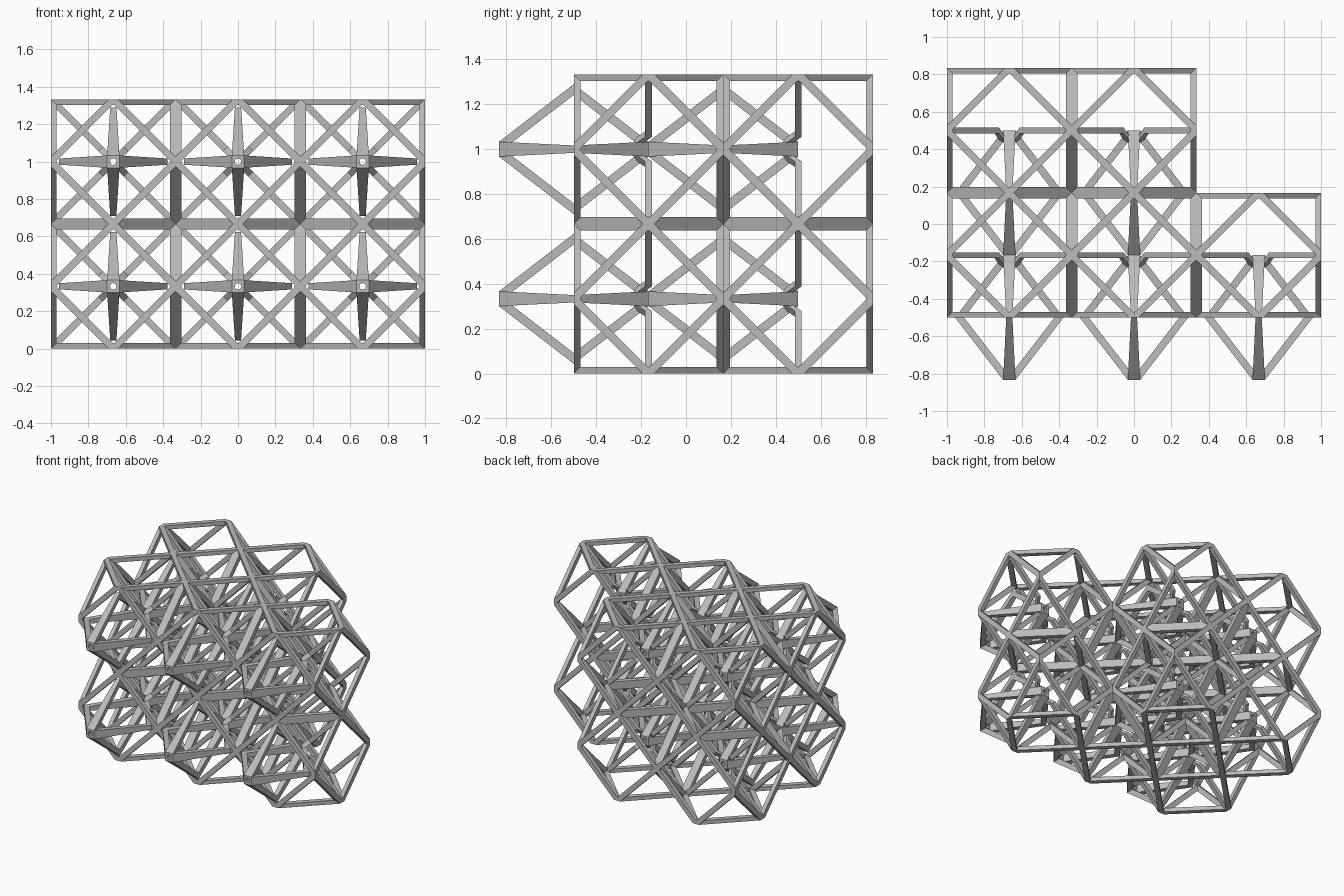
import bpy, bmesh, math
from mathutils import Matrix, Vector

if "Cube" in bpy.data.objects:
    bpy.data.objects.remove(bpy.data.objects["Cube"], do_unlink=True)

R = 1 / 3          # half a cell
PLATE = 0.03       # depth of the face frames
CHAMFER = 0.026    # half width of the flat corner of a frame

grey = bpy.data.materials.new("light_grey")
grey.use_nodes = True
grey.diffuse_color = (0.5, 0.5, 0.5, 1)
grey.node_tree.nodes["Principled BSDF"].inputs["Base Color"].default_value = (0.5, 0.5, 0.5, 1)


def quarter(k, axis):
    return Matrix.Rotation(k * math.pi / 2, 4, axis)


def loft(bm, loop_a, loop_b, mat):
    """Closed solid between two matching polygons."""
    a = [bm.verts.new(mat @ Vector(p)) for p in loop_a]
    b = [bm.verts.new(mat @ Vector(p)) for p in loop_b]
    bm.faces.new(a)
    bm.faces.new(b[::-1])
    n = len(a)
    for i in range(n):
        j = (i + 1) % n
        bm.faces.new((a[i], b[i], b[j], a[j]))


def ring(bm, outer, inner, low, high, mat):
    """Flat ring with a hole, extruded along local z."""
    loops = [[bm.verts.new(mat @ Vector((u, v, z))) for u, v in pts]
             for pts, z in ((outer, low), (outer, high), (inner, high), (inner, low))]
    n = len(outer)
    for k in range(4):
        p, q = loops[k], loops[(k + 1) % 4]
        for i in range(n):
            j = (i + 1) % n
            bm.faces.new((p[i], p[j], q[j], q[i]))


def finish(bm, name):
    bmesh.ops.remove_doubles(bm, verts=bm.verts, dist=1e-6)
    bmesh.ops.recalc_face_normals(bm, faces=bm.faces)
    mesh = bpy.data.meshes.new(name)
    bm.to_mesh(mesh)
    bm.free()
    mesh.materials.append(grey)
    return mesh


def face_frames():
    """Diamond frame with clipped corners on each of the six cell faces."""
    bm = bmesh.new()
    outer, inner = [], []
    for k in range(4):
        turn = Matrix.Rotation(k * math.pi / 2, 2)
        a, b = Vector((R, -CHAMFER)), Vector((R, CHAMFER))
        outer += [turn @ a, turn @ b]
        # inner points: corner, then middle of the diamond side
        d = R - CHAMFER
        inner += [turn @ Vector((d, 0)), turn @ Vector((d / 2, d / 2))]
    sides = [quarter(k, 'X') for k in range(4)] + [quarter(1, 'Y'), quarter(-1, 'Y')]
    for side in sides:
        ring(bm, outer, inner, R - PLATE, R, side)
    return finish(bm, "cell_frame")


def octahedron_struts():
    """Tapered struts from the cell centre and from the front tip to the front face."""
    bm = bmesh.new()
    profile = [(0.033, 0), (0.29, -R), (0.242, -R), (0.02, -0.045), (0.02, 0)]

    def edge(sign):
        return [(u, y, sign * (0.033 + 0.0165 * y / R)) for u, y in profile]

    s = 0.033
    square = [(s, 0), (s, s), (0, s), (-s, s), (-s, 0), (-s, -s), (0, -s), (s, -s)]
    hole = [(0.018 * math.cos(k * math.pi / 4), 0.018 * math.sin(k * math.pi / 4))
            for k in range(8)]
    mirror = Matrix.Translation((0, -2 * R, 0)) @ Matrix.Scale(-1, 4, (0, 1, 0))
    for half in (Matrix.Identity(4), mirror):
        for k in range(4):
            loft(bm, edge(-1), edge(1), half @ quarter(k, 'Y'))
        # pierced hub where the four struts meet
        ring(bm, square, hole, 0, 0.045, half @ quarter(1, 'X'))
    return finish(bm, "octahedron_struts")


def diagonal_spokes():
    """Four spokes in the middle plane, each with a foot bent on to the hub."""
    bm = bmesh.new()
    t, w = 0.015, 0.0175
    # stations: distance along the diagonal and y offset
    path = [(0.045, -0.05), (0.095, 0), (0.45, 0)]

    def section(d, y):
        return [(d, y - t, -w), (d, y + t, -w), (d, y + t, w), (d, y - t, w)]

    for k in range(4):
        mat = Matrix.Rotation(math.pi / 4 + k * math.pi / 2, 4, 'Y')
        for p, q in zip(path, path[1:]):
            loft(bm, section(*p), section(*q), mat)
    return finish(bm, "diagonal_spokes")


parts = [face_frames(), octahedron_struts(), diagonal_spokes()]

# Two storeys of three columns; the right-hand column on +x is one cell deep
for level in range(2):
    for column in range(3):
        for row in range(1 if column == 2 else 2):
            centre = ((column - 1) * 2 * R, -R / 2 + row * 2 * R, R + level * 2 * R)
            for mesh in parts:
                ob = bpy.data.objects.new(f"{mesh.name}_{level}{column}{row}", mesh)
                ob.location = centre
                bpy.context.collection.objects.link(ob)
